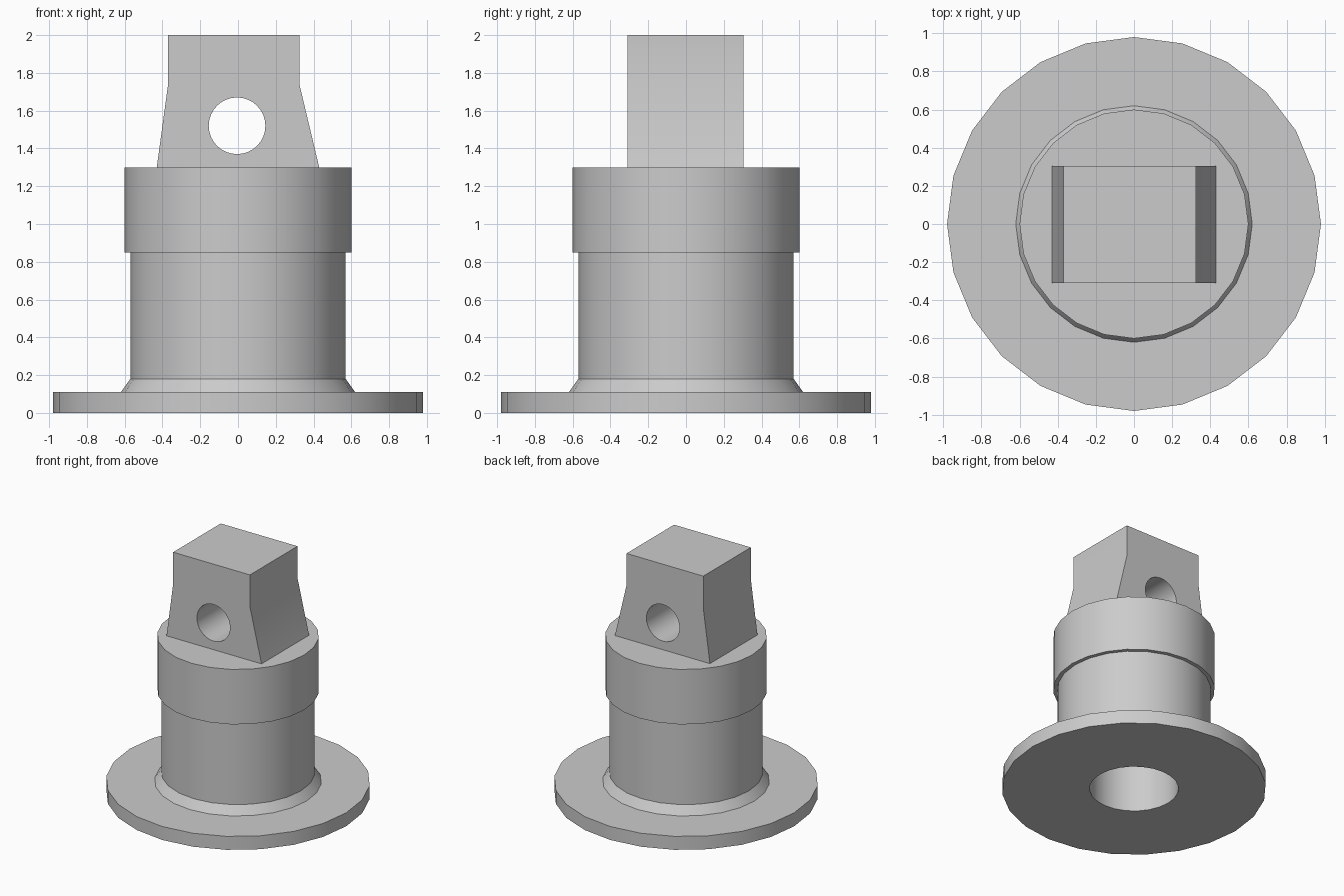
import bpy, bmesh
from math import cos, sin, tau, radians

if "Cube" in bpy.data.objects:
    bpy.data.objects.remove(bpy.data.objects["Cube"])

grey = bpy.data.materials.new("plain_grey")
grey.use_nodes = True
grey.diffuse_color = (0.6, 0.6, 0.6, 1)
grey.node_tree.nodes["Principled BSDF"].inputs["Base Color"].default_value = grey.diffuse_color


def finish(name, bm):
    """Turn a bmesh into a shaded object in the scene."""
    bmesh.ops.recalc_face_normals(bm, faces=bm.faces)
    mesh = bpy.data.meshes.new(name)
    bm.to_mesh(mesh)
    bm.free()
    mesh.materials.append(grey)
    obj = bpy.data.objects.new(name, mesh)
    bpy.context.collection.objects.link(obj)
    return obj


def smooth(obj):
    bpy.ops.object.select_all(action='DESELECT')
    obj.select_set(True)
    bpy.context.view_layer.objects.active = obj
    bpy.ops.object.shade_smooth_by_angle(angle=radians(30))


def lathe(name, profile, sides):
    """Revolve (radius, height) points; the last ring is capped."""
    bm = bmesh.new()
    rings = [[bm.verts.new((r * cos(tau * i / sides), r * sin(tau * i / sides), z))
              for i in range(sides)] for r, z in profile]
    for a, b in zip(rings, rings[1:]):
        for i in range(sides):
            j = (i + 1) % sides
            bm.faces.new((a[i], a[j], b[j], b[i]))
    bm.faces.new(rings[0])
    bm.faces.new(rings[-1])
    return finish(name, bm)


# Flanged shaft with a raised collar and a blind bore in the underside
shaft = lathe("flanged_shaft", [
    (0.33, 0.85), (0.33, 0), (0.98, 0), (0.98, 0.11), (0.62, 0.11),
    (0.57, 0.18), (0.57, 0.85), (0.60, 0.85), (0.60, 1.30)], 24)
smooth(shaft)

# Tapered lug on top of the collar
bm = bmesh.new()
outline = [(-0.43, 1.3), (0.43, 1.3), (0.325, 1.74),
           (0.325, 2), (-0.37, 2), (-0.37, 1.74)]
face = bm.faces.new([bm.verts.new((x, -0.31, z)) for x, z in outline])
extruded = bmesh.ops.extrude_face_region(bm, geom=[face], use_keep_orig=True)
bmesh.ops.translate(bm, vec=(0, 0.615, 0),
                    verts=[v for v in extruded["geom"] if isinstance(v, bmesh.types.BMVert)])
lug = finish("lug", bm)

# Cross hole through the lug
bpy.ops.mesh.primitive_cylinder_add(vertices=32, radius=0.15, depth=1,
                                    location=(-0.005, 0, 1.52), rotation=(radians(90), 0, 0))
cutter = bpy.context.object
cutter.name = "hole_cutter"
cutter.hide_render = True
cutter.data.materials.append(grey)
cut = lug.modifiers.new("cross_hole", 'BOOLEAN')
cut.operation = 'DIFFERENCE'
cut.solver = 'EXACT'
cut.object = cutter
bpy.context.view_layer.objects.active = lug
bpy.ops.object.modifier_apply(modifier=cut.name)
bpy.data.objects.remove(cutter)
smooth(lug)
